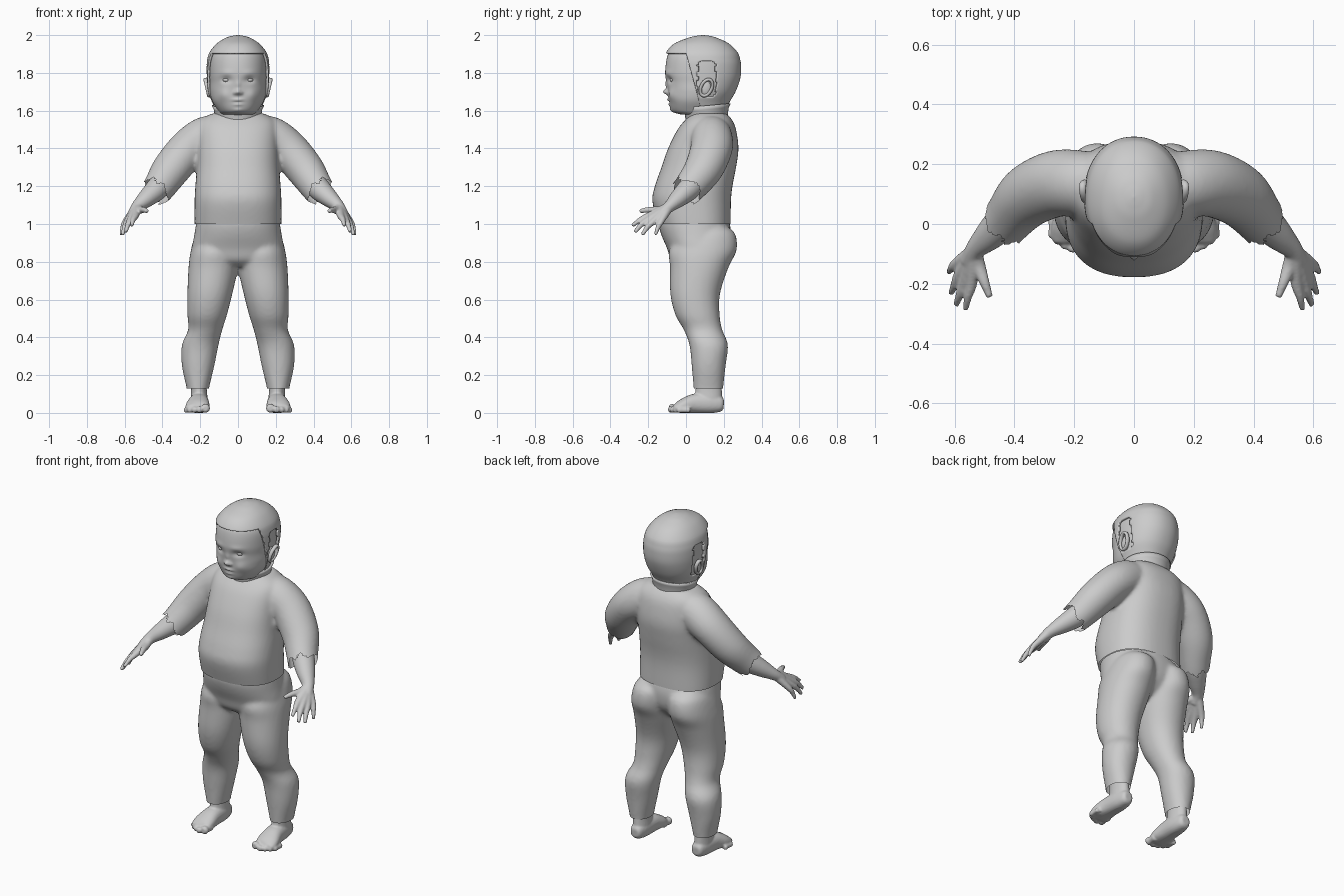
import bpy, bmesh, math, random
from mathutils import Vector, Matrix

if "Cube" in bpy.data.objects:
    bpy.data.objects.remove(bpy.data.objects["Cube"])

random.seed(4)


def interp(rows, k):
    """Catmull-Rom interpolation of station rows."""
    out, n = [], len(rows)
    for i in range(n - 1):
        a, b, c, d = (rows[max(0, min(n - 1, j))] for j in (i - 1, i, i + 1, i + 2))
        for s in range(k):
            t = s / k
            out.append([0.5 * (2*q + (r-p)*t + (2*p-5*q+4*r-w)*t*t + (3*q-p-3*r+w)*t**3)
                        for p, q, r, w in zip(a, b, c, d)])
    return out + [list(rows[-1])]


def tube(bm, rows, vertical=False, n=24, k=5, p=2.0, sx=1):
    """Closed loft through rows of (x, y, z, radius_u, radius_v)."""
    rows = interp(rows, k)
    rings = []
    for i, (x, y, z, ru, rv) in enumerate(rows):
        u, v = Vector((1, 0, 0)), Vector((0, 1, 0))
        if not vertical:
            t = Vector(rows[min(i+1, len(rows)-1)][:3]) - Vector(rows[max(i-1, 0)][:3])
            u = t.cross(Vector((0, 0, 1))).normalized()
            v = u.cross(t).normalized()
        ring = []
        for j in range(n):
            a = 2 * math.pi * j / n
            c, s = math.cos(a), math.sin(a)
            co = (Vector((x, y, z)) + u * ru * math.copysign(abs(c)**(2/p), c)
                  + v * rv * math.copysign(abs(s)**(2/p), s))
            ring.append(bm.verts.new((co.x * sx, co.y, co.z)))
        rings.append(ring)
    fs = [bm.faces.new(rings[0]), bm.faces.new(rings[-1])]
    for a, b in zip(rings, rings[1:]):
        for j in range(n):
            fs.append(bm.faces.new((a[j], a[(j+1) % n], b[(j+1) % n], b[j])))
    bmesh.ops.recalc_face_normals(bm, faces=fs)


def slab(z, x0, x1, y0, y1):
    """Horizontal section given by its extents."""
    return ((x0+x1)/2, (y0+y1)/2, z, (x1-x0)/2, (y1-y0)/2)


def finish(name, bm):
    me = bpy.data.meshes.new(name)
    bm.to_mesh(me)
    bm.free()
    ob = bpy.data.objects.new(name, me)
    bpy.context.collection.objects.link(ob)
    me.polygons.foreach_set("use_smooth", [True] * len(me.polygons))
    return ob


def fuse(name, bm, voxel, smooth):
    """Merge overlapping lofts into one skin; returns an editable bmesh."""
    ob = finish(name, bm)
    m = ob.modifiers.new("fuse", 'REMESH')
    m.mode, m.voxel_size = 'VOXEL', voxel
    s = ob.modifiers.new("soften", 'SMOOTH')
    s.factor, s.iterations = 0.5, smooth
    me = bpy.data.meshes.new_from_object(ob.evaluated_get(bpy.context.evaluated_depsgraph_get()))
    bpy.data.objects.remove(ob)
    out = bmesh.new()
    out.from_mesh(me)
    return out


def cut(bm, co, no, clear=True):
    bmesh.ops.bisect_plane(bm, geom=bm.verts[:] + bm.edges[:] + bm.faces[:], dist=1e-5,
                           plane_co=co, plane_no=no, clear_outer=clear)


def drop(bm, test):
    bmesh.ops.delete(bm, geom=[f for f in bm.faces if test(f.calc_center_median())], context='FACES')


# Sweater: torso and sleeves
bm = bmesh.new()
tube(bm, [slab(z, -w, w, a, b) for z, w, a, b in (
    (.95, .226, -.13, .235), (1.0, .23, -.147, .237), (1.12, .23, -.178, .238),
    (1.2, .226, -.165, .246), (1.3, .218, -.13, .265), (1.4, .215, -.095, .278),
    (1.5, .212, -.045, .265), (1.55, .195, -.005, .245), (1.585, .14, .03, .215))],
    True, 48, 5, 2.4)
for sx in (1, -1):
    tube(bm, [(.10, .13, 1.475, .10, .095), (.17, .135, 1.46, .11, .11), (.26, .135, 1.40, .112, .105),
              (.35, .095, 1.295, .105, .10), (.41, .03, 1.205, .088, .088),
              (.45, -.02, 1.15, .08, .08), (.48, -.06, 1.11, .078, .078)], sx=sx)
bm = fuse("sweater", bm, .011, 8)
cut(bm, (0, 0, 1.0), (0, 0, -1))
cuff, axis = Vector((.428, .0, 1.178)), Vector((.6, -.5, -.6)).normalized()


def past_cuff(c):
    q = Vector((abs(c.x), c.y, c.z)) - cuff
    ang = math.atan2(q.y + q.x, q.z + q.x)
    return abs(c.x) > .3 and q.dot(axis) > .014 * math.sin(5 * ang) + random.uniform(0, .004)


drop(bm, past_cuff)
finish("sweater", bm)

# Collar
bm = bmesh.new()
prev = None
prof = ((.118, .110, -.03), (.124, .113, .0), (.128, .118, .03), (.138, .129, .052), (.122, .115, .05), (.11, .10, -.02))
for j in range(65):
    a = 2 * math.pi * j / 64
    cur = [bm.verts.new((rx * math.cos(a), .108 + ry * math.sin(a),
                         1.575 + h + .012 * math.sin(a) * (h > 0))) for rx, ry, h in prof]
    if prev:
        for i in range(len(prof) - 1):
            bm.faces.new((prev[i], cur[i], cur[i+1], prev[i+1]))
    prev = cur
bmesh.ops.remove_doubles(bm, verts=bm.verts[:], dist=1e-4)
finish("collar", bm)

# Trousers: hips and legs
bm = bmesh.new()
tube(bm, [slab(z, -w, w, a, b) for z, w, a, b in (
    (1.06, .21, -.14, .21), (1.0, .222, -.145, .232), (.94, .232, -.13, .238), (.87, .243, -.10, .225),
    (.81, .23, -.08, .18), (.775, .15, -.04, .13))], True, 48, 5, 2.2)
for sx in (1, -1):
    tube(bm, [slab(*r) for r in (
        (.985, .04, .19, .05, .22), (.945, .008, .225, -.03, .262), (.86, .002, .25, -.088, .268),
        (.77, .0, .262, -.085, .225), (.63, .03, .268, -.083, .18), (.52, .058, .268, -.057, .178),
        (.44, .083, .264, -.012, .192), (.36, .103, .297, .018, .222), (.25, .125, .297, .03, .21),
        (.13, .153, .272, .04, .197), (.08, .158, .268, .045, .195))], True, 36, 5, 2.1, sx)
bm = fuse("trousers", bm, .011, 7)
cut(bm, (0, 0, 1.005), (0, 0, 1))
cut(bm, (0, 0, .128), (0, 0, -1))
finish("trousers", bm)

# Forearms with hands, and feet
for sx, side in ((1, "left"), (-1, "right")):
    bm = bmesh.new()
    tube(bm, [(.38, .07, 1.245, .06, .06), (.43, .015, 1.185, .062, .06), (.485, -.04, 1.135, .05, .047),
              (.53, -.085, 1.095, .034, .032), (.55, -.13, 1.06, .032, .025)], sx=sx)
    wrist = (.535, -.09, 1.09, .026, .026)
    for knuckle, mid, tip, r in (
            ((.543, -.195, 1.045), (.555, -.243, 1.022), (.563, -.285, .99), .014),
            ((.565, -.188, 1.03), (.582, -.235, .998), (.595, -.27, .957), .0145),
            ((.583, -.168, 1.018), (.60, -.205, .983), (.612, -.232, .942), .014),
            ((.597, -.135, 1.01), (.611, -.15, .978), (.62, -.162, .942), .0125)):
        tube(bm, [wrist, (*knuckle, r + .006, r + .004), (*mid, r, r), (*tip, r * .7, r * .7)], n=14, sx=sx)
    tube(bm, [wrist, (.52, -.14, 1.075, .024, .02), (.50, -.195, 1.075, .017, .016),
              (.482, -.245, 1.068, .011, .011)], n=14, sx=sx)
    finish(side + "_hand", fuse("hand", bm, .006, 4))

    bm = bmesh.new()
    tube(bm, [(.205, .2, .045, .022, .022), (.205, .185, .046, .036, .04), (.205, .13, .05, .048, .052),
              (.208, .05, .05, .054, .052), (.213, -.01, .038, .063, .04), (.217, -.045, .027, .06, .028),
              (.217, -.06, .022, .05, .018)], p=2.3, sx=sx)
    tube(bm, [slab(*r) for r in ((.19, .168, .25, .06, .185), (.12, .165, .248, .05, .19),
                                 (.06, .16, .25, .05, .193), (.03, .17, .24, .07, .19))], True, sx=sx)
    for x, y, r in ((.172, -.07, .024), (.204, -.075, .018), (.23, -.064, .017),
                    (.254, -.048, .016), (.273, -.028, .015)):
        tube(bm, [(x, y + .05, r, r, r), (x, y + .015, r, r * .85, r * .85), (x, y - .008, r, r, r),
                  (x, y - .02, r, r * .6, r * .6)], n=14, sx=sx)
    bm = fuse("foot", bm, .006, 3)
    for v in bm.verts:
        v.co.z = max(0, v.co.z)
    finish(side + "_foot", bm)

# Head: lofted skull with sculpted features (x, z, width, height, depth)
bm = bmesh.new()
tube(bm, [slab(z, -w, w, a, b) for z, w, a, b in (
    (1.53, .09, .035, .19), (1.572, .09, .015, .19), (1.583, .093, -.04, .195), (1.60, .105, -.074, .2),
    (1.65, .136, -.09, .22), (1.70, .149, -.095, .25), (1.75, .15, -.102, .27), (1.80, .152, -.11, .275),
    (1.87, .148, -.103, .27), (1.91, .132, -.088, .25), (1.95, .10, -.05, .21), (1.98, .05, .03, .15),
    (1.985, .004, .085, .093))], True, 144, 7, 2.15)
bumps = [(0, 1.699, .015, .014, .026), (0, 1.735, .012, .025, .008), (0, 1.658, .025, .006, .011),
         (0, 1.632, .022, .006, .009), (0, 1.645, .025, .003, -.007), (0, 1.602, .025, .013, .007)]
for s in (1, -1):
    bumps += [(s*.062, 1.763, .026, .016, -.013), (s*.078, 1.685, .032, .03, .010),
              (s*.019, 1.694, .008, .008, .010), (s*.06, 1.80, .035, .012, .004)]
for v in bm.verts:
    if v.co.y < .03:
        x, z = v.co.x, v.co.z
        v.co.y -= sum(d * math.exp(-((x-bx)/w)**2 - ((z-bz)/h)**2) for bx, bz, w, h, d in bumps)
finish("head", bm)

# Hair cap: skull shell trimmed along fringe, temples and around the ears
bm = bmesh.new()
tube(bm, [slab(z, -w, w, a, b) for z, w, a, b in (
    (1.60, .118, -.08, .215), (1.64, .135, -.09, .228), (1.70, .158, -.10, .262), (1.77, .166, -.108, .287),
    (1.83, .167, -.112, .292), (1.87, .163, -.112, .287), (1.91, .15, -.104, .272), (1.955, .113, -.062, .227),
    (1.985, .066, .01, .165), (1.996, .03, .055, .125), (2.0, .003, .087, .093))], True, 128, 7, 2.15)
temple, slope = Vector((0, 0, 1.905)), Vector((0, 1, .27)).normalized()
cut(bm, temple, (0, 0, 1), False)
cut(bm, temple, slope, False)
drop(bm, lambda c: c.z < 1.602 or (c.z < 1.905 and (c - temple).dot(slope) < 0)
     or (abs(c.x) > .1 and ((c.y-.11)/.05)**4 + ((c.z-1.77)/.098)**4 < 1 + .25 * math.sin(c.z * 120)))
hair = finish("hair", bm)
m = hair.modifiers.new("thickness", 'SOLIDIFY')
m.thickness, m.offset = .012, (-1)

# Ears and eyes
for s, side in ((1, "left"), (-1, "right")):
    bm = bmesh.new()
    pts = [(s * (.162 + .010 * math.sin(t)), .108 + .03 * math.cos(t) + .012 * math.sin(t),
            1.722 + .043 * math.sin(t)) for t in (2 * math.pi * i / 32 for i in range(32))]
    rings = []
    for i, q in enumerate(pts):
        t = 2 * math.pi * i / 32
        out = Vector((0, math.cos(t), math.sin(t)))
        rings.append([bm.verts.new(Vector(q) + out * .009 * math.cos(a) + Vector((.012 * math.sin(a), 0, 0)))
                      for a in (2 * math.pi * j / 10 for j in range(10))])
    for i in range(32):
        a, b = rings[i], rings[(i + 1) % 32]
        for j in range(10):
            bm.faces.new((a[j], a[(j+1) % 10], b[(j+1) % 10], b[j]))
    bmesh.ops.create_uvsphere(bm, u_segments=20, v_segments=12, radius=1,
                              matrix=Matrix.Translation((s*.15, .103, 1.72)) @ Matrix.Diagonal((.014, .03, .04, 1)))
    bmesh.ops.recalc_face_normals(bm, faces=bm.faces[:])
    finish(side + "_ear", bm)
    bm = bmesh.new()
    bmesh.ops.create_uvsphere(bm, u_segments=24, v_segments=14, radius=1,
                              matrix=Matrix.Translation((s*.06, -.066, 1.763)) @ Matrix.Diagonal((.021, .02, .014, 1)))
    finish(side + "_eye", bm)
